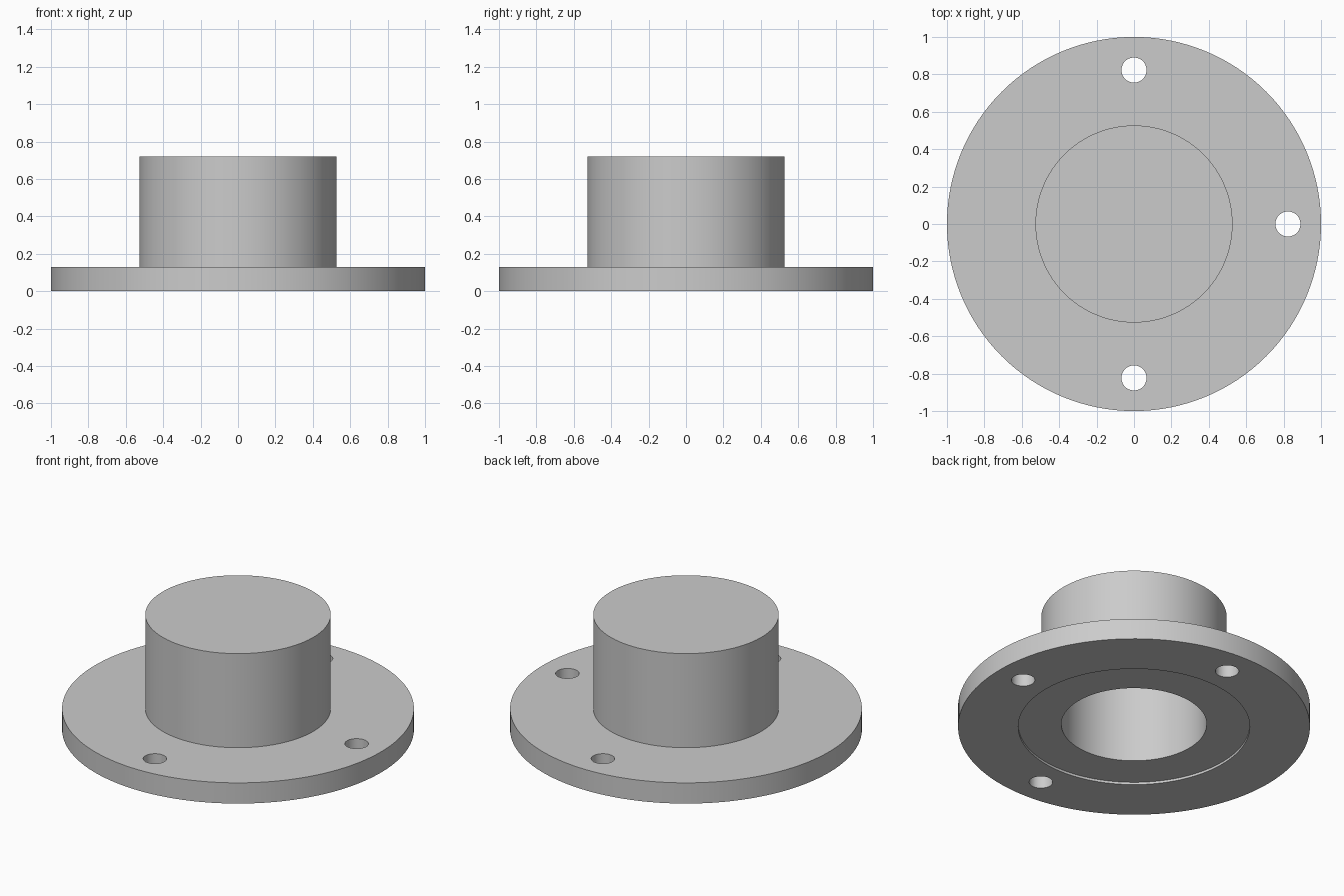
import bpy
import bmesh
from math import cos, sin, pi, radians
from mathutils import Vector

cube = bpy.data.objects.get("Cube")
if cube:
    bpy.data.objects.remove(cube, do_unlink=True)

# Dimensions
FLANGE_R, FLANGE_H = 1.0, 0.13
HUB_R, HUB_TOP = 0.527, 0.72
BORE_R, BORE_TOP = 0.413, 0.60
RECESS_R, RECESS_H = 0.658, 0.015
HOLE_R, HOLE_CIRCLE = 0.067, 0.823
SEGMENTS = 128

grey = bpy.data.materials.new("light grey metal")
grey.use_nodes = True
colour = (0.6, 0.6, 0.6, 1.0)
grey.diffuse_color = colour
grey.node_tree.nodes["Principled BSDF"].inputs["Base Color"].default_value = colour


def lathe(name, profile):
    """Spin an (r, z) profile, starting and ending on the axis, into a solid."""
    bm = bmesh.new()
    verts = [bm.verts.new((r, 0, z)) for r, z in profile]
    edges = [bm.edges.new(pair) for pair in zip(verts, verts[1:])]
    bmesh.ops.spin(bm, geom=verts + edges, cent=(0, 0, 0), axis=(0, 0, 1),
                   angle=2 * pi, steps=SEGMENTS, use_merge=True)
    bmesh.ops.remove_doubles(bm, verts=bm.verts[:], dist=1e-4)
    bmesh.ops.recalc_face_normals(bm, faces=bm.faces[:])
    mesh = bpy.data.meshes.new(name)
    bm.to_mesh(mesh)
    bm.free()
    mesh.materials.append(grey)
    obj = bpy.data.objects.new(name, mesh)
    bpy.context.collection.objects.link(obj)
    return obj


# Flange with raised hub, blind bore and shallow underside recess
body = lathe("flanged_hub", [
    (0, BORE_TOP), (BORE_R, BORE_TOP), (BORE_R, RECESS_H),
    (RECESS_R, RECESS_H), (RECESS_R, 0), (FLANGE_R, 0),
    (FLANGE_R, FLANGE_H), (HUB_R, FLANGE_H), (HUB_R, HUB_TOP), (0, HUB_TOP),
])

# Three bolt holes through the flange
bm = bmesh.new()
for angle in (-90, 0, 90):
    a = radians(angle)
    made = bmesh.ops.create_cone(bm, cap_ends=True, segments=48, radius1=HOLE_R,
                                 radius2=HOLE_R, depth=0.5)
    centre = Vector((cos(a), sin(a), 0)) * HOLE_CIRCLE
    bmesh.ops.translate(bm, verts=made["verts"], vec=centre)
mesh = bpy.data.meshes.new("bolt_hole_cutter")
bm.to_mesh(mesh)
bm.free()
mesh.materials.append(grey)
cutter = bpy.data.objects.new("bolt_hole_cutter", mesh)
cutter.hide_render = True
bpy.context.collection.objects.link(cutter)

cut = body.modifiers.new("bolt_holes", "BOOLEAN")
cut.operation = "DIFFERENCE"
cut.solver = "EXACT"
cut.object = cutter

# Apply the holes, drop the cutter and smooth the round walls
bpy.ops.object.select_all(action="DESELECT")
body.select_set(True)
bpy.context.view_layer.objects.active = body
bpy.ops.object.modifier_apply(modifier=cut.name)
bpy.data.objects.remove(cutter, do_unlink=True)
bpy.ops.object.shade_smooth_by_angle(angle=radians(30))
